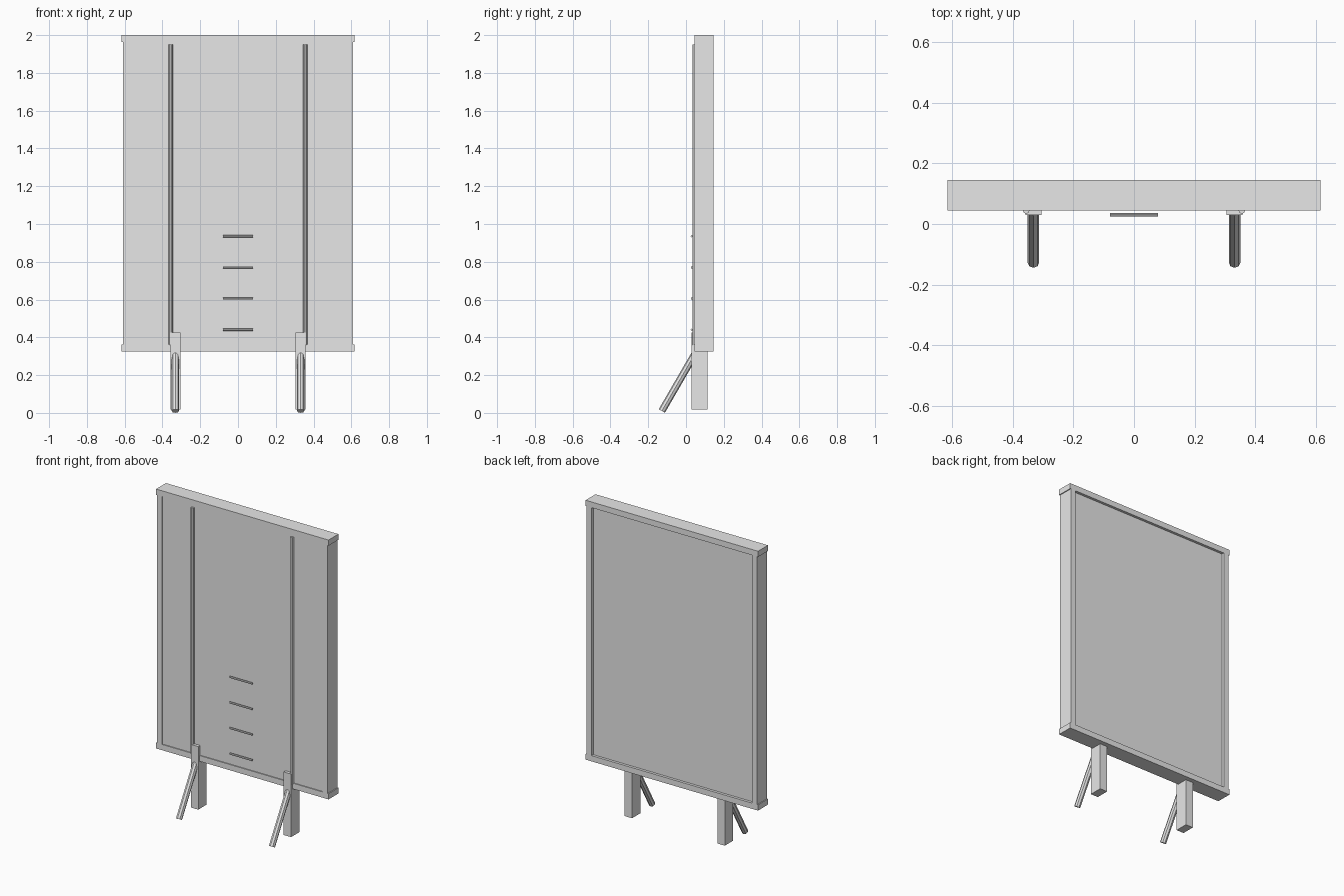
import bpy, bmesh
from mathutils import Vector

if "Cube" in bpy.data.objects:
    bpy.data.objects.remove(bpy.data.objects["Cube"])

grey = bpy.data.materials.new("light_grey")
grey.diffuse_color = (0.8, 0.8, 0.8, 1)
grey.use_nodes = True
grey.node_tree.nodes["Principled BSDF"].inputs["Base Color"].default_value = grey.diffuse_color


def finish(name, bm):
    bmesh.ops.recalc_face_normals(bm, faces=bm.faces)
    mesh = bpy.data.meshes.new(name)
    bm.to_mesh(mesh)
    bm.free()
    mesh.materials.append(grey)
    obj = bpy.data.objects.new(name, mesh)
    bpy.context.collection.objects.link(obj)
    return obj


def box(name, lo, hi):
    lo, hi = Vector(lo), Vector(hi)
    bm = bmesh.new()
    bmesh.ops.create_cube(bm, size=1)
    for v in bm.verts:
        v.co = (lo + hi) / 2 + v.co * (hi - lo)
    return finish(name, bm)


def rod(name, start, end, radius, sides=8):
    start, end = Vector(start), Vector(end)
    axis = end - start
    bm = bmesh.new()
    bmesh.ops.create_cone(bm, cap_ends=True, segments=sides,
                          radius1=radius, radius2=radius, depth=axis.length)
    turn = axis.to_track_quat('Z', 'Y').to_matrix()
    for v in bm.verts:
        v.co = turn @ v.co + (start + end) / 2
    return finish(name, bm)


FRONT, BACK = 0.044, 0.145
BOTTOM, TOP, BAR = 0.325, 2.0, 0.037

# Board and the top and bottom frame bars
box("panel", (-0.59, 0.050, BOTTOM + 0.02), (0.59, 0.128, TOP - 0.02))
box("frame_bottom", (-0.616, FRONT, BOTTOM), (0.616, BACK, BOTTOM + BAR))
box("frame_top", (-0.616, FRONT, TOP - BAR), (0.616, BACK, TOP))

for side, s in (("left", -1), ("right", 1)):
    # Frame upright, slightly inset from the ends of the bars
    xs = sorted((s * 0.573, s * 0.610))
    box("frame_" + side, (xs[0], FRONT, BOTTOM + BAR), (xs[1], BACK, TOP - BAR))
    # Square leg running up in front of the frame
    xs = sorted((s * 0.305, s * 0.358))
    box("leg_" + side, (xs[0], 0.030, 0.018), (xs[1], 0.115, 0.425))
    # Slanted brace in front of the leg
    rod("brace_" + side, (s * 0.332, -0.128, 0.010), (s * 0.332, 0.045, 0.309), 0.019)
    # Long thin rail up the front of the panel
    rod("rail_" + side, (s * 0.356, 0.045, 0.36), (s * 0.356, 0.045, 1.95), 0.011)

# Ladder rungs
for i in range(4):
    z = 0.44 + i * 0.165
    rod(f"rung_{i + 1}", (-0.08, 0.031, z), (0.08, 0.031, z), 0.006)
